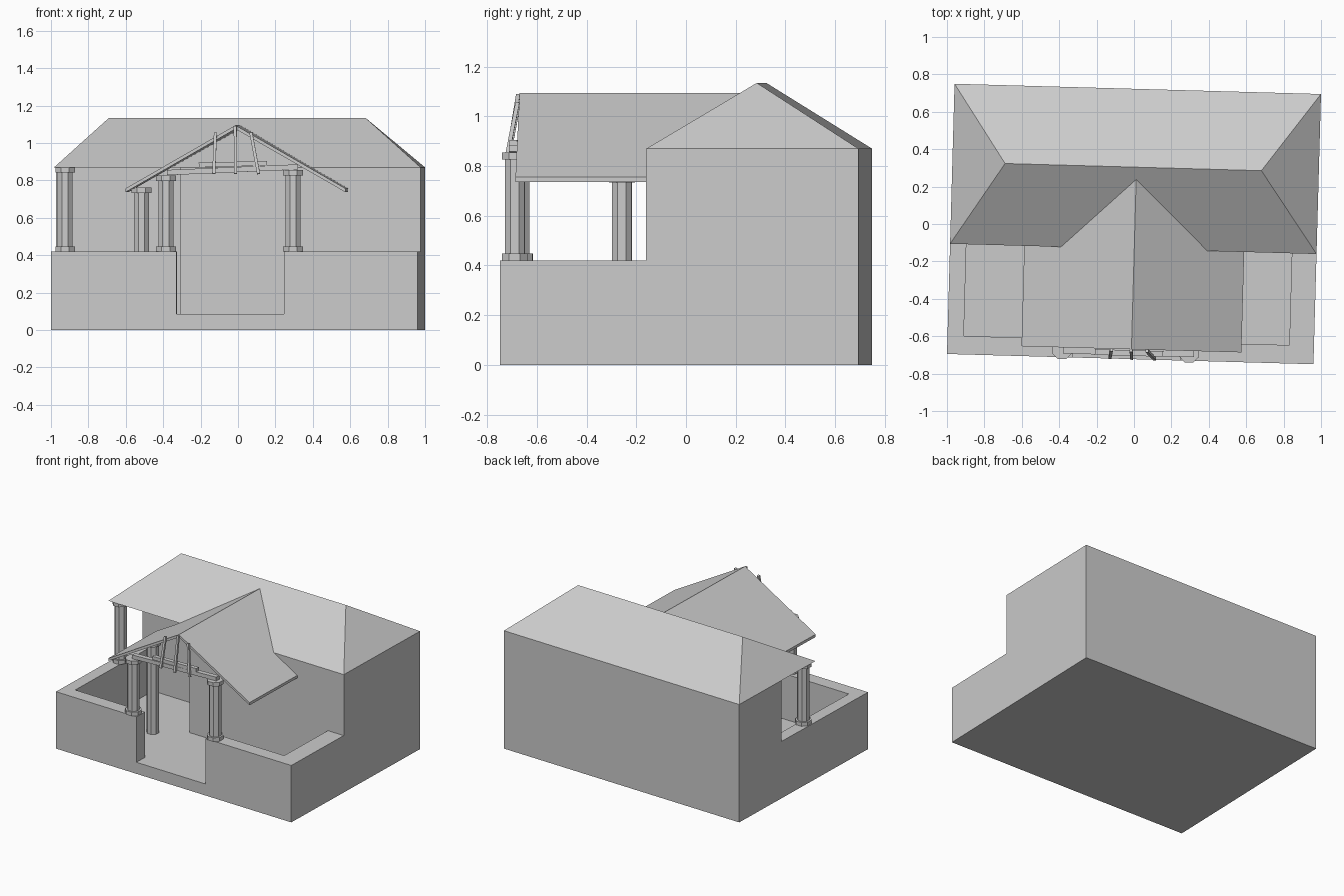
import bpy, bmesh, math
from mathutils import Vector

if "Cube" in bpy.data.objects:
    bpy.data.objects.remove(bpy.data.objects["Cube"])

TURN = math.radians(-1.6)   # the whole house is turned slightly on its plot


def mesh_object(name, verts, faces):
    me = bpy.data.meshes.new(name)
    me.from_pydata(verts, [], faces)
    bm = bmesh.new()
    bm.from_mesh(me)
    bmesh.ops.recalc_face_normals(bm, faces=bm.faces)
    bm.to_mesh(me)
    bm.free()
    ob = bpy.data.objects.new(name, me)
    ob.rotation_euler.z = TURN
    bpy.context.collection.objects.link(ob)
    return ob


def loft(name, low, high):
    n = len(low)
    sides = [(i, (i + 1) % n, n + (i + 1) % n, n + i) for i in range(n)]
    caps = [tuple(range(n))[::-1], tuple(range(n, 2 * n))]
    return mesh_object(name, list(low) + list(high), sides + caps)


def prism(name, outline, z0, z1):
    return loft(name, [(x, y, z0) for x, y in outline], [(x, y, z1) for x, y in outline])


def octagon(cx, cy, r):
    return [(cx + r * math.cos(math.radians(22.5 + 45 * i)),
             cy + r * math.sin(math.radians(22.5 + 45 * i))) for i in range(8)]


def column(name, x, y, z0, z1, base=True):
    prism(name + "_shaft", octagon(x, y, 0.043), z0, z1)
    prism(name + "_capital", octagon(x, y, 0.057), z1 - 0.028, z1)
    if base:
        prism(name + "_base", octagon(x, y, 0.057), z0, z0 + 0.028)


def bar(name, a, b, w, h):
    # square bar between two points
    a, b = Vector(a), Vector(b)
    d = (b - a).normalized()
    s = d.cross(Vector((0, 1, 0))).normalized()
    t = s.cross(d)
    ring = [s * h + t * w, s * h - t * w, -s * h - t * w, -s * h + t * w]
    return loft(name, [a + r / 2 for r in ring], [b + r / 2 for r in ring])


X, Y = 0.98, 0.7225
WALL_Y, NOOK_X, NOOK_Y = -0.133, -0.307, 0.25
FLOOR, RAIL, EAVE = 0.085, 0.42, 0.87

# house body with recessed left corner, and porch floor filling the rest
prism("house_walls", [(-X, NOOK_Y), (NOOK_X, NOOK_Y), (NOOK_X, WALL_Y),
                      (X, WALL_Y), (X, Y), (-X, Y)], 0, EAVE)
prism("porch_floor", [(-X, -Y), (X, -Y), (X, WALL_Y), (NOOK_X, WALL_Y),
                      (NOOK_X, NOOK_Y), (-X, NOOK_Y)], 0, FLOOR)

# porch parapets either side of the entrance
prism("left_parapet", [(-X, -Y), (-0.31, -Y), (-0.31, -0.624), (-0.893, -0.624),
                       (-0.893, NOOK_Y), (-X, NOOK_Y)], FLOOR, RAIL)
prism("right_parapet", [(0.267, -Y), (X, -Y), (X, WALL_Y), (0.848, WALL_Y),
                        (0.848, -0.624), (0.267, -0.624)], FLOOR, RAIL)

# hipped main roof
mesh_object("main_roof",
            [(-X, WALL_Y, EAVE), (X, WALL_Y, EAVE), (X, Y, EAVE), (-X, Y, EAVE),
             (-0.698, 0.304, 1.135), (0.673, 0.304, 1.135)],
            [(0, 1, 5, 4), (1, 2, 5), (2, 3, 4, 5), (3, 0, 4), (3, 2, 1, 0)])

# gabled porch roof: two thin slabs trimmed to the main roof
RX, HALF, RIDGE = 0.005, 0.588, 1.095
SLOPE = (RIDGE - 0.757) / HALF
for side, name in ((-1, "left"), (1, "right")):
    plan = [(0, -0.67), (HALF, -0.67), (HALF, -0.13), (0.392, -0.13), (0, 0.238)]
    top = [(RX + side * x, y, RIDGE - SLOPE * x) for x, y in plan]
    loft("porch_roof_" + name, [(x, y, z - 0.02) for x, y, z in top], top)

# columns
column("corner_column", -0.922, -0.075, RAIL, EAVE)
column("front_left_column", -0.366, -0.68, RAIL, 0.825)
column("front_right_column", 0.314, -0.68, RAIL, 0.855)
column("inner_column", -0.508, -0.272, FLOOR, 0.762, base=False)

# timber truss at the front of the gable
bar("tie_beam", (-0.36, -0.685, 0.842), (0.34, -0.685, 0.872), 0.035, 0.028)
bar("upper_beam", (-0.19, -0.69, 0.882), (0.175, -0.69, 0.892), 0.03, 0.025)
for x, lean, z in ((-0.11, 0.008, 1.055), (0.004, 0.0, 1.09), (0.118, -0.03, 1.055)):
    bar("gable_strut", (x + 0.003 - lean * 0.3, -0.718, 0.835), (x + lean, -0.676, z), 0.016, 0.016)
